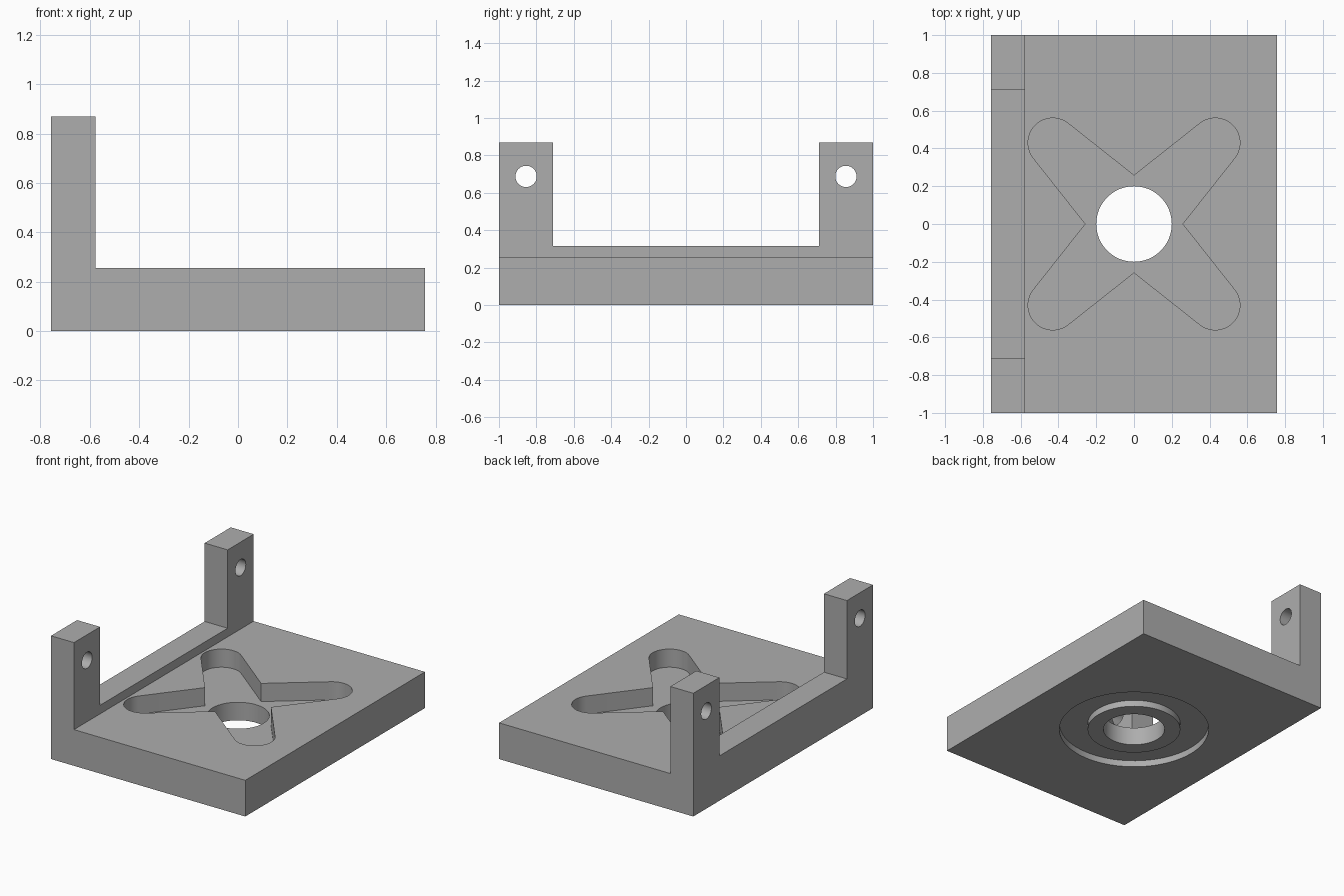
import bpy, bmesh, math
from mathutils import Vector

default = bpy.data.objects.get("Cube")
if default:
    bpy.data.objects.remove(default, do_unlink=True)

HALF_X, HALF_Y = 0.757, 1.0
PLATE_TOP, RIDGE_TOP, POST_TOP = 0.255, 0.316, 0.868
WALL_X = -0.578          # inner face of the raised side
POCKET_FLOOR = 0.127
GROOVE_DEPTH = 0.045

grey = bpy.data.materials.new("plain_grey")
grey.use_nodes = True
colour = (0.42, 0.42, 0.42, 1)
grey.diffuse_color = colour
grey.node_tree.nodes["Principled BSDF"].inputs["Base Color"].default_value = colour


def prism(name, outline, lo, hi, axis="z"):
    """Extrude a 2D outline along z, or a (y, z) outline along x."""
    bm = bmesh.new()
    place = (lambda a, b: (a, b, lo)) if axis == "z" else (lambda a, b: (lo, a, b))
    face = bm.faces.new([bm.verts.new(place(a, b)) for a, b in outline])
    moved = bmesh.ops.extrude_face_region(bm, geom=[face])["geom"]
    step = Vector((0, 0, hi - lo)) if axis == "z" else Vector((hi - lo, 0, 0))
    bmesh.ops.translate(bm, vec=step, verts=[v for v in moved if isinstance(v, bmesh.types.BMVert)])
    bmesh.ops.recalc_face_normals(bm, faces=bm.faces)
    mesh = bpy.data.meshes.new(name)
    bm.to_mesh(mesh)
    bm.free()
    mesh.materials.append(grey)
    obj = bpy.data.objects.new(name, mesh)
    bpy.context.collection.objects.link(obj)
    return obj


def arc(cx, cy, r, start, end, n):
    return [(cx + r * math.cos(math.radians(start + (end - start) * i / n)),
             cy + r * math.sin(math.radians(start + (end - start) * i / n))) for i in range(n + 1)]


def circle(cx, cy, r, n=64):
    return arc(cx, cy, r, 0, 360, n)[:-1]


def cut(target, cutter):
    mod = target.modifiers.new(cutter.name, "BOOLEAN")
    mod.operation = "DIFFERENCE"
    mod.solver = "EXACT"
    mod.object = cutter
    bpy.context.view_layer.objects.active = target
    bpy.ops.object.modifier_apply(modifier=mod.name)
    bpy.data.objects.remove(cutter, do_unlink=True)


# Bracket: U-shaped side profile run across the full width
half = [(HALF_Y, 0), (HALF_Y, POST_TOP), (0.71, POST_TOP), (0.71, RIDGE_TOP)]
profile = half + [(-y, z) for y, z in reversed(half)]
bracket = prism("bracket", profile, -HALF_X, HALF_X, "x")

# Clear everything above the plate beside the raised wall
cut(bracket, prism("plate_clearance",
                   [(WALL_X, -1.2), (1, -1.2), (1, 1.2), (WALL_X, 1.2)], PLATE_TOP, 1))

# Cross-shaped pocket with four tapering, rounded arms
star = []
for turn in range(4):
    arm = [(0.257, 0)] + arc(0.43, 0.43, 0.131, -38.3, 128.3, 20)
    c, s = round(math.cos(turn * math.pi / 2)), round(math.sin(turn * math.pi / 2))
    star += [(x * c - y * s, x * s + y * c) for x, y in arm]
cut(bracket, prism("cross_pocket", star, POCKET_FLOOR, 0.5))

# Ring groove underneath, then the central through hole
groove = prism("ring_groove", circle(0, 0, 0.488, 96), -0.1, GROOVE_DEPTH)
cut(groove, prism("groove_core", circle(0, 0, 0.303), -0.2, 0.2))
cut(bracket, groove)
cut(bracket, prism("centre_hole", circle(0, 0, 0.2), -0.2, 0.5))

# Bolt holes through both posts
for side in (-1, 1):
    cut(bracket, prism("post_hole", circle(side * 0.855, 0.688, 0.057, 40), -1, 0, "x"))

# Smooth the round walls, keep the edges sharp
bpy.ops.object.select_all(action="DESELECT")
bracket.select_set(True)
bpy.context.view_layer.objects.active = bracket
bpy.ops.object.shade_smooth_by_angle(angle=math.radians(30))
